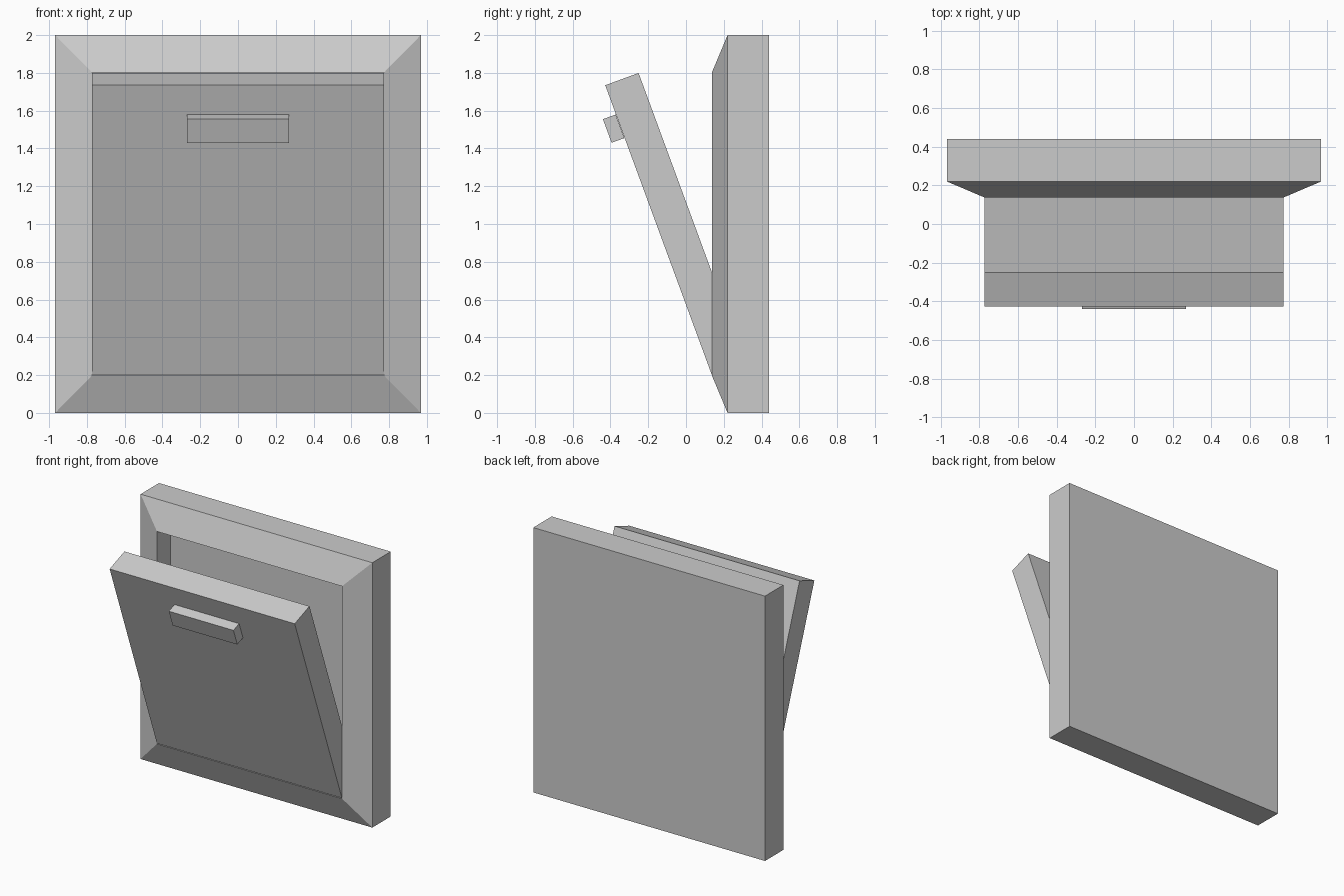
import bpy, bmesh
from math import radians, sin, cos

if "Cube" in bpy.data.objects:
    bpy.data.objects.remove(bpy.data.objects["Cube"])

TILT = radians(20.2)


def loft(name, rings):
    """Bridge equal-sized point rings and cap both ends."""
    bm = bmesh.new()
    loops = [[bm.verts.new(p) for p in ring] for ring in rings]
    for a, b in zip(loops, loops[1:]):
        n = len(a)
        for i in range(n):
            j = (i + 1) % n
            bm.faces.new((a[i], a[j], b[j], b[i]))
    bm.faces.new(loops[0])
    bm.faces.new(loops[-1])
    bmesh.ops.recalc_face_normals(bm, faces=bm.faces[:])
    mesh = bpy.data.meshes.new(name)
    bm.to_mesh(mesh)
    bm.free()
    obj = bpy.data.objects.new(name, mesh)
    bpy.context.collection.objects.link(obj)
    return obj


def rect(hx, hz, y):
    """Upright rectangle centred on the panel."""
    return [(sx * hx, y, 1 + sz * hz)
            for sx, sz in ((-1, -1), (1, -1), (1, 1), (-1, 1))]


def leaning_slab(name, half_width, y, z, length, depth):
    """Box leaning forward; (y, z) is its lower front edge."""
    s, c = sin(TILT), cos(TILT)
    profile = [(y + d * c - h * s, z + d * s + h * c)
               for h, d in ((0, 0), (0, depth), (length, depth), (length, 0))]
    return loft(name, [[(x, py, pz) for py, pz in profile]
                       for x in (-half_width, half_width)])


# Frame: back plate, sloped border and recessed opening
loft("frame", [rect(0.968, 1.0, 0.44), rect(0.968, 1.0, 0.22),
               rect(0.773, 0.802, 0.137), rect(0.773, 0.802, 0.297)])

# Flap door hinged at the bottom of the opening
leaning_slab("flap_door", 0.773, 0.136, 0.203, 1.632, 0.188)

# Handle bar on the door face
leaning_slab("handle", 0.27, -0.394, 1.43, 0.133, 0.072)
